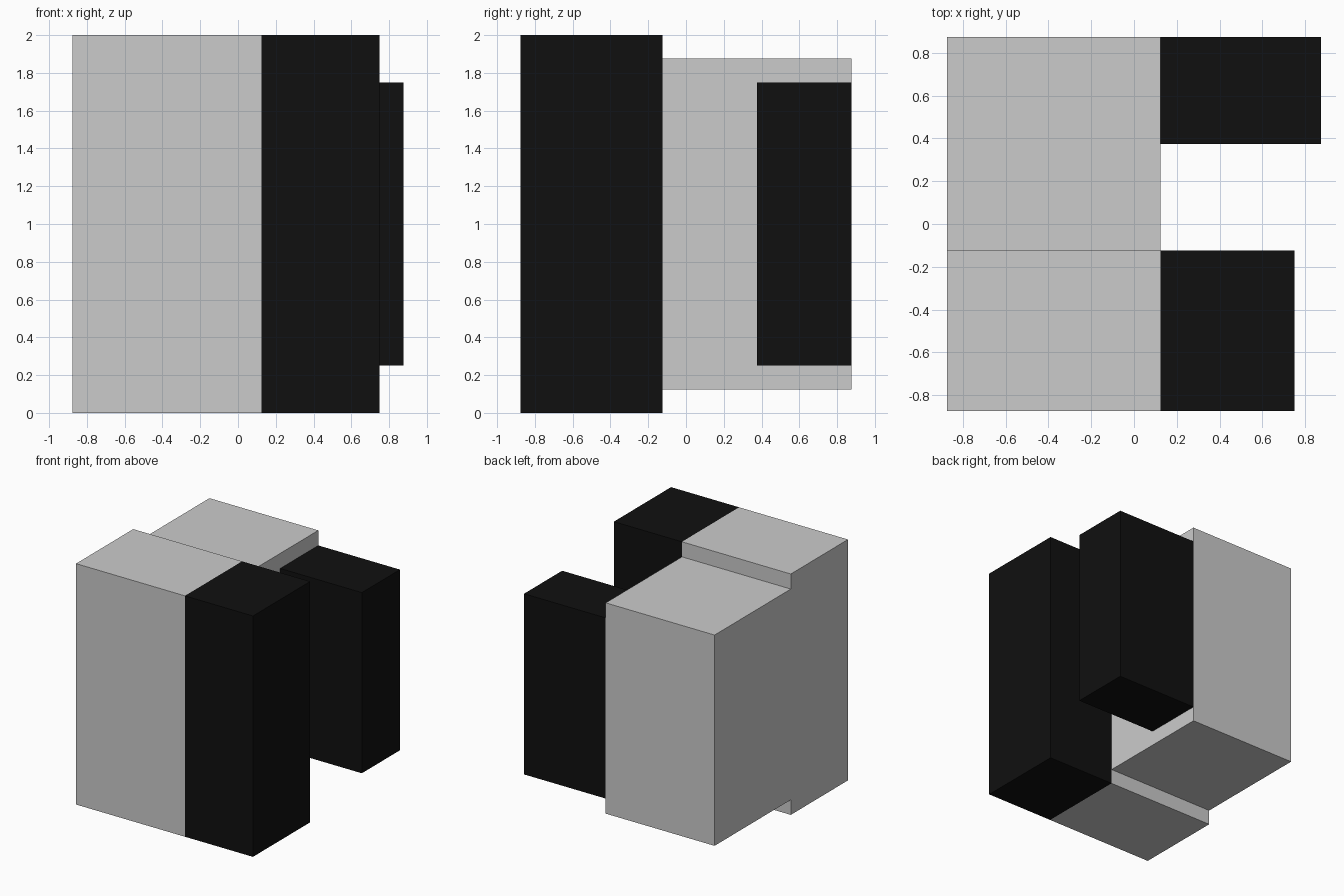
import bpy

if "Cube" in bpy.data.objects:
    bpy.data.objects.remove(bpy.data.objects["Cube"])

black = bpy.data.materials.new("black")
black.diffuse_color = (0.005, 0.005, 0.005, 1)
black.use_nodes = True
black.node_tree.nodes["Principled BSDF"].inputs["Base Color"].default_value = black.diffuse_color


def box(name, x, y, z, material=None):
    """Box spanning the (min, max) range on each axis."""
    spans = (x, y, z)
    bpy.ops.mesh.primitive_cube_add(size=1, location=[(a + b) / 2 for a, b in spans])
    obj = bpy.context.object
    obj.name = name
    obj.scale = [b - a for a, b in spans]
    bpy.ops.object.transform_apply(location=False, rotation=False, scale=True)
    if material:
        obj.data.materials.append(material)
    return obj


# Grey body: tall front block and slightly shorter rear block
box("front_body", (-0.875, 0.125), (-0.875, -0.125), (0, 2))
box("rear_body", (-0.875, 0.125), (-0.125, 0.875), (0.125, 1.875))

# Black blocks on the right side
box("front_black_block", (0.125, 0.75), (-0.875, -0.125), (0, 2), black)
box("rear_black_block", (0.125, 0.875), (0.375, 0.875), (0.25, 1.75), black)
